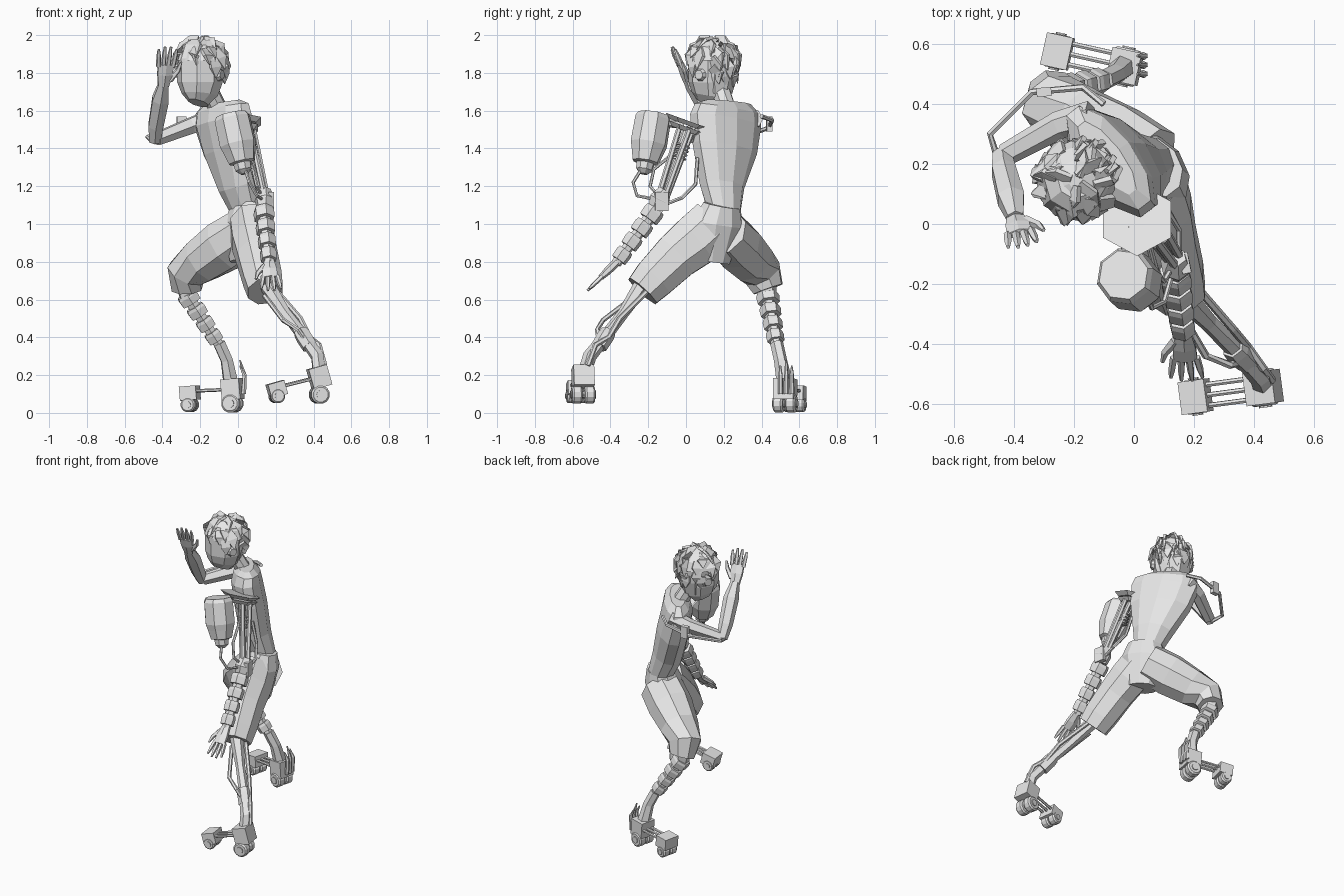
import bpy, bmesh, math, random
from mathutils import Vector, Matrix

random.seed(4)
cube = bpy.data.objects.get("Cube")
if cube:
    bpy.data.objects.remove(cube, do_unlink=True)

grey = bpy.data.materials.new("plain grey")
grey.use_nodes = True
grey.diffuse_color = (.8, .8, .8, 1)
grey.node_tree.nodes["Principled BSDF"].inputs["Base Color"].default_value = (.8, .8, .8, 1)

SHOULDERS = Vector((-.6, .78, 0))   # line through both shoulders
FACING = Vector((-.5, -.85, 0)).normalized()
HEAD_SIDE = FACING.cross(Vector((0, 0, 1)))
UP = Vector((0, 0, 1))


def finish(name, bm):
    bmesh.ops.recalc_face_normals(bm, faces=bm.faces)
    mesh = bpy.data.meshes.new(name)
    bm.to_mesh(mesh)
    bm.free()
    mesh.materials.append(grey)
    obj = bpy.data.objects.new(name, mesh)
    bpy.context.collection.objects.link(obj)
    return obj


def add_tube(bm, path, radii, sides=6, side=SHOULDERS):
    """Loft rings along a path; a radius may be a (side, depth) pair."""
    path = [Vector(p) for p in path]
    rings = []
    for i, p in enumerate(path):
        t = (path[min(i + 1, len(path) - 1)] - path[max(i - 1, 0)]).normalized()
        u = Vector(side) - t * t.dot(Vector(side))
        if u.length < .05:
            u = t.orthogonal()
        u.normalize()
        v = t.cross(u)
        r = radii[i] if isinstance(radii, (list, tuple)) else radii
        a, b = r if isinstance(r, tuple) else (r, r)
        angles = [math.tau * (k + .5) / sides for k in range(sides)]
        rings.append([bm.verts.new(p + u * a * math.cos(w) + v * b * math.sin(w)) for w in angles])
    for low, high in zip(rings, rings[1:]):
        for k in range(sides):
            n = (k + 1) % sides
            bm.faces.new((low[k], low[n], high[n], high[k]))
    bm.faces.new(rings[0])
    bm.faces.new(rings[-1])


def tube(name, path, radii, sides=6, side=SHOULDERS):
    bm = bmesh.new()
    add_tube(bm, path, radii, sides, side)
    return finish(name, bm)


def box(name, centre, size, forward):
    f = Vector(forward).normalized()
    s = UP.cross(f).normalized()
    rot = Matrix((f, s, f.cross(s))).transposed().to_4x4()
    bm = bmesh.new()
    bmesh.ops.create_cube(bm, size=1, matrix=Matrix.Translation(centre) @ rot @ Matrix.Diagonal((*size, 1)))
    return finish(name, bm)


def segments(name, start, end, count, big, small, fill=.7):
    """Chain of armoured collars around a thin core."""
    a, b = Vector(start), Vector(end)
    bm = bmesh.new()
    add_tube(bm, (a, b), (big * .6, small * .6))
    for i in range(count):
        r = big + (small - big) * i / max(count - 1, 1)
        p, q = a.lerp(b, i / count), a.lerp(b, (i + fill) / count)
        add_tube(bm, (p, p.lerp(q, .3), q), (r * .9, r, r * .95), 6)
    return finish(name, bm)


def hand(name, wrist, along, across, size, spread):
    """Palm with four tapered fingers and a thumb."""
    w, d, s = Vector(wrist), Vector(along).normalized(), Vector(across).normalized()
    bm = bmesh.new()
    add_tube(bm, (w, w + d * size * .3, w + d * size * .55),
             ((size * .14, size * .1), (size * .2, size * .1), (size * .21, size * .07)), 6, s)
    for k in range(4):
        off = (k - 1.5) / 1.5
        base = w + d * size * .5 + s * off * size * .17
        tip = base + d * size * (.5 - .07 * off * off) + s * off * size * spread
        add_tube(bm, (base, base.lerp(tip, .6), tip), (size * .06, size * .055, size * .03), 5)
    root = w + d * size * .15 + s * size * .13
    add_tube(bm, (root, root + (d * .25 + s * .17) * size, root + (d * .45 + s * .22) * size),
             (size * .08, size * .06, size * .03), 5)
    return finish(name, bm)


def wheels(name, centre, axis, radius, spread):
    bm = bmesh.new()
    for sign in (-1, 1):
        c = Vector(centre) + axis * sign * spread
        add_tube(bm, [c + axis * o for o in (-.027, -.018, .018, .027)],
                 (radius * .8, radius, radius, radius * .8), 12, UP)
        add_tube(bm, (c - axis * .033, c + axis * .033), radius * .45, 10, UP)
    add_tube(bm, (Vector(centre) - axis * spread, Vector(centre) + axis * spread), radius * .3)
    return finish(name, bm)


def skate(label, heel, toe, lift):
    """Heel block and toe block joined by rods, each on a pair of wheels."""
    heel, toe = Vector(heel), Vector(toe)
    ahead = toe - heel
    axis = UP.cross(Vector((ahead.x, ahead.y, 0))).normalized()
    box(label + "_heel_block", heel, (.1, .11, .11), ahead)
    box(label + "_toe_block", toe, (.09, .11, .075), ahead)
    bm = bmesh.new()
    for off in (-.035, 0, .035):
        add_tube(bm, (heel + axis * off, toe + axis * off + UP * .01), .009)
    finish(label + "_foot_rods", bm)
    wheels(label + "_heel_wheels", (heel.x, heel.y, lift + .05), axis, .05, .034)
    wheels(label + "_toe_wheels", (toe.x, toe.y, lift + .043), axis, .04, .03)


# Torso, neck and hips
tube("torso", ((.06, .205, 1.04), (.005, .19, 1.2), (-.045, .205, 1.4), (-.08, .21, 1.55), (-.085, .22, 1.61), (-.09, .22, 1.645)),
     ((.085, .08), (.13, .1), (.2, .105), (.225, .1), (.21, .085), (.15, .05)), 10)
tube("neck", ((-.1, .22, 1.6), (-.16, .18, 1.72)), .05, 8)
tube("shorts_hips", ((.065, .19, 1.1), (.055, .17, 1), (.05, .14, .8)), ((.11, .09), (.15, .12), (.1, .09)), 10)

# Short trouser legs, the right one bent at the knee
tube("left_trouser_leg", ((.06, .15, 1), (.08, .05, .91), (.1, -.05, .83), (.13, -.17, .71), (.145, -.23, .645)),
     ((.11, .15), (.12, .15), (.115, .135), (.11, .12), (.1, .105)), 8, (1, 0, 0))
tube("right_trouser_leg", ((.05, .2, .96), (-.07, .27, .885), (-.19, .345, .805), (-.275, .405, .74), (-.27, .435, .655)),
     ((.13, .14), (.14, .145), (.125, .125), (.105, .11), .085), 8)

# Left shin: slim core, cuffs and bracing struts
tube("left_shin", ((.15, -.23, .68), (.25, -.33, .53), (.35, -.43, .4), (.42, -.51, .3), (.43, -.54, .2)),
     (.045, .03, .033, .037, .037), 6)
segments("left_ankle_cuff", (.33, -.41, .43), (.38, -.46, .35), 1, .045, .045, 1)
tube("left_shin_strut", ((.14, -.27, .62), (.24, -.44, .49), (.32, -.47, .44), (.36, -.46, .38)), .013)
tube("left_outer_strut", ((.2, -.2, .65), (.33, -.35, .5), (.38, -.41, .4), (.43, -.48, .36), (.46, -.52, .25)), .014)

# Right shin: stacked collars down to the ankle
tube("right_knee", ((-.28, .42, .72), (-.26, .43, .6)), (.06, .05))
segments("right_shin_collars", (-.275, .43, .63), (-.1, .48, .36), 4, .062, .048)
tube("right_ankle", ((-.1, .48, .37), (-.06, .5, .28), (-.04, .52, .17)), (.035, .035, .042))

# Wheeled feet
skate("left", (.43, -.545, .19), (.205, -.575, .125), .047)
skate("right", (-.03, .525, .125), (-.255, .575, .105), 0)
for off in (-.03, 0, .03):
    tube("right_heel_fin", ((.03, .53 + off, .1), (.035, .53 + off, .2), (.01, .53 + off, .28 - abs(off))), (.014, .012, .004))

# Right arm raised to the face
tube("right_upper_arm", ((-.14, .36, 1.56), (-.25, .33, 1.52), (-.43, .23, 1.45)), (.052, .047, .038), 6, UP)
tube("right_forearm", ((-.44, .23, 1.44), (-.435, .18, 1.52), (-.41, .085, 1.66), (-.395, .02, 1.74)),
     (.035, .045, .05, .03), 6, (1, 0, 0))
hand("right_hand", (-.395, .02, 1.73), (.12, -.45, 1), (1, .2, 0), .23, .04)
tube("elbow_brace", ((-.1, .4, 1.57), (-.17, .455, 1.55), (-.34, .44, 1.51), (-.48, .3, 1.46), (-.455, .22, 1.44)), .012)
box("elbow_brace_mount", (-.3, .44, 1.53), (.05, .03, .08), (-1, -.1, 0))

# Left shoulder plates and hanging pod
for drop, grow in ((0, 1), (.035, .85)):
    top = Vector((.01, .015, 1.545 - drop))
    tube("shoulder_plate", (top, top - Vector((0, .008, .022))), (.13 * grow, .1 * grow), 6, (1, 0, 0))
tube("shoulder_joint", ((-.04, .1, 1.5), (.03, .01, 1.47)), .05)
pod_top, pod_end = Vector((-.035, -.17, 1.58)), Vector((.035, -.225, 1.265))
profile = ((0, .085), (.07, .098), (.5, .1), (.62, .088), (.8, .072), (.82, .05), (.93, .045), (1, .02))
tube("shoulder_pod", [pod_top.lerp(pod_end, t) for t, r in profile], [r for t, r in profile], 8)
tube("pod_bracket", ((-.02, -.01, 1.53), (-.02, -.15, 1.54)), .025)

# Left mechanical arm: parallel rods, elbow, collared forearm, hand
for dx, dy in ((-.03, 0), (.03, .02), (.01, -.035), (0, .04)):
    tube("upper_arm_rod", ((.05 + dx, .0 + dy, 1.51), (.14 + dx * .6, -.13 + dy * .6, 1.13)), .015)
segments("upper_arm_coil", (.06, -.02, 1.42), (.075, -.045, 1.34), 4, .045, .045, .5)
tube("left_elbow", ((.14, -.11, 1.18), (.14, -.14, 1.13), (.14, -.16, 1.08)), (.035, .055, .04))
box("elbow_guard", (.17, -.13, 1.12), (.03, .07, .1), (1, .2, 0))
segments("left_forearm", (.135, -.16, 1.08), (.165, -.37, .79), 4, .058, .046, .75)
hand("left_hand", (.165, -.365, .8), (.05, -.7, -.68), (-1, 0, 0), .22, .07)

# Hoses hanging around the arm
tube("pod_hose", ((.035, -.23, 1.3), (.06, -.28, 1.22), (.1, -.26, 1.15), (.13, -.16, 1.13)), .009)
tube("arm_hose", ((.05, -.06, 1.38), (.08, -.17, 1.29), (.1, -.19, 1.2), (.13, -.14, 1.14)), .009)
tube("back_hose", ((.15, -.12, 1.1), (.15, -.02, 1.14), (.11, .05, 1.21), (.07, .06, 1.35)), .01)

# Head with a broad jaw
head = Vector((-.2, .135, 0))
levels = ((1.64, .05, .07, .02), (1.685, .095, .105, .005), (1.75, .122, .12, .003),
          (1.87, .128, .125, 0), (1.94, .105, .1, -.005), (1.97, .06, .06, -.01))
tube("head", [head + FACING * f + UP * z for z, a, b, f in levels], [(a, b) for z, a, b, f in levels], 8, HEAD_SIDE)
for sign in (-1, 1):
    ear = head + HEAD_SIDE * sign * .115 + UP * 1.79
    tube("ear", (ear, ear + HEAD_SIDE * sign * .02), (.035, .025), 8, UP)


def scalp(turn, lift, scale=1):
    """Point on the skull dome; turn is measured from the face."""
    out = FACING * math.cos(turn) + HEAD_SIDE * math.sin(turn)
    return head - FACING * .01 + UP * 1.84 + (out * math.cos(lift) * .132 + UP * math.sin(lift) * .145) * scale


# Hair: a dome with broad swept tufts lying close to it
hair = bmesh.new()
lifts = [math.radians(a) for a in (10, 35, 60, 80)]
add_tube(hair, [Vector((head.x, head.y, scalp(0, a).z)) - FACING * .01 for a in lifts],
         [.137 * math.cos(a) for a in lifts], 10, HEAD_SIDE)
add_tube(hair, [head - FACING * .035 + UP * z for z in (1.69, 1.78, 1.88)], (.08, .108, .115), 8, HEAD_SIDE)
for lift, count, sweep in ((75, 5, 45), (52, 8, 42), (30, 10, 38), (8, 10, 38), (-12, 10, 30)):
    for k in range(count):
        turn = math.tau * (k + random.uniform(-.3, .3)) / count
        if math.cos(turn) > (.2 if lift < 0 else .55) and lift < 30:
            continue                         # keep the face clear
        high = math.radians(lift + 8)
        low = math.radians(lift - sweep * random.uniform(.7, 1))
        swing = turn + math.copysign(random.uniform(0, .35), math.sin(turn))
        across = scalp(turn + .2, high) - scalp(turn - .2, high)
        add_tube(hair, (scalp(turn, high, .93), scalp(swing, (high + low) / 2, 1.01), scalp(swing, low, random.uniform(1.03, 1.2))),
                 ((.035, .012), (.046, .013), .003), 4, across)
finish("hair", hair)
